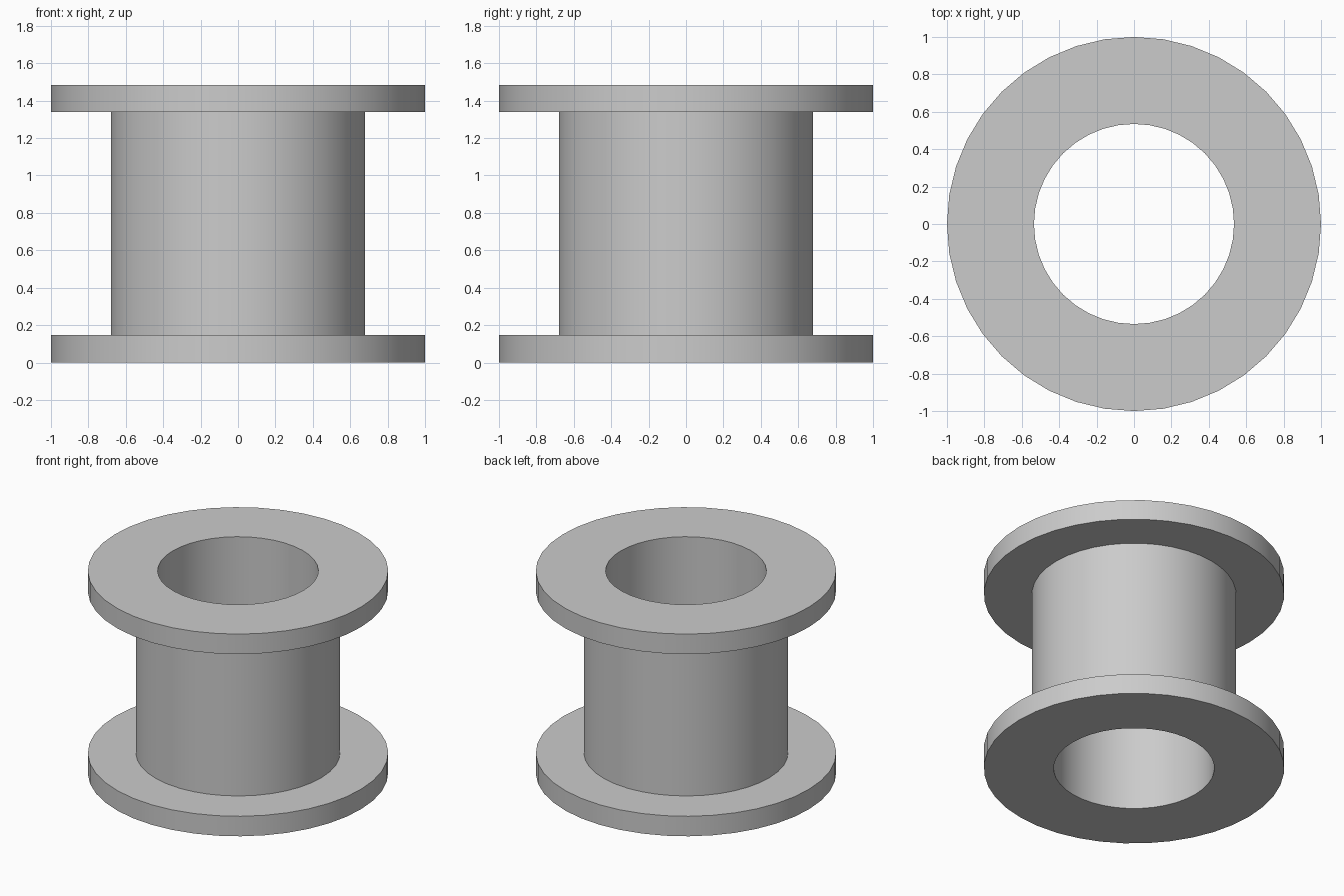
import bpy
import bmesh
from math import cos, sin, tau, radians

cube = bpy.data.objects.get("Cube")
if cube:
    bpy.data.objects.remove(cube)

SIDES = 40
HEIGHT, RIM = 1.485, 0.147
BORE, HUB, FLANGE = 0.535, 0.68, 1.0

grey = bpy.data.materials.new("light grey")
grey.use_nodes = True
grey.diffuse_color = (0.6, 0.6, 0.6, 1)
grey.node_tree.nodes["Principled BSDF"].inputs["Base Color"].default_value = grey.diffuse_color


def lathe(name, profile):
    """Revolve a closed (radius, z) profile around the z axis."""
    bm = bmesh.new()
    rings = []
    for i in range(SIDES):
        a = tau * i / SIDES
        rings.append([bm.verts.new((r * cos(a), r * sin(a), z)) for r, z in profile])
    for i, ring in enumerate(rings):
        after = rings[(i + 1) % SIDES]
        for j in range(len(profile)):
            k = (j + 1) % len(profile)
            bm.faces.new((ring[j], after[j], after[k], ring[k]))
    bmesh.ops.recalc_face_normals(bm, faces=bm.faces)
    mesh = bpy.data.meshes.new(name)
    bm.to_mesh(mesh)
    bm.free()
    mesh.materials.append(grey)
    obj = bpy.data.objects.new(name, mesh)
    bpy.context.collection.objects.link(obj)
    bpy.ops.object.select_all(action="DESELECT")
    obj.select_set(True)
    bpy.context.view_layer.objects.active = obj
    bpy.ops.object.shade_smooth_by_angle(angle=radians(30))
    return obj


# One hollow spool: bottom flange, narrow hub, top flange, through bore
lathe("flanged_bushing", [
    (BORE, 0), (FLANGE, 0), (FLANGE, RIM), (HUB, RIM),
    (HUB, HEIGHT - RIM), (FLANGE, HEIGHT - RIM), (FLANGE, HEIGHT), (BORE, HEIGHT),
])
